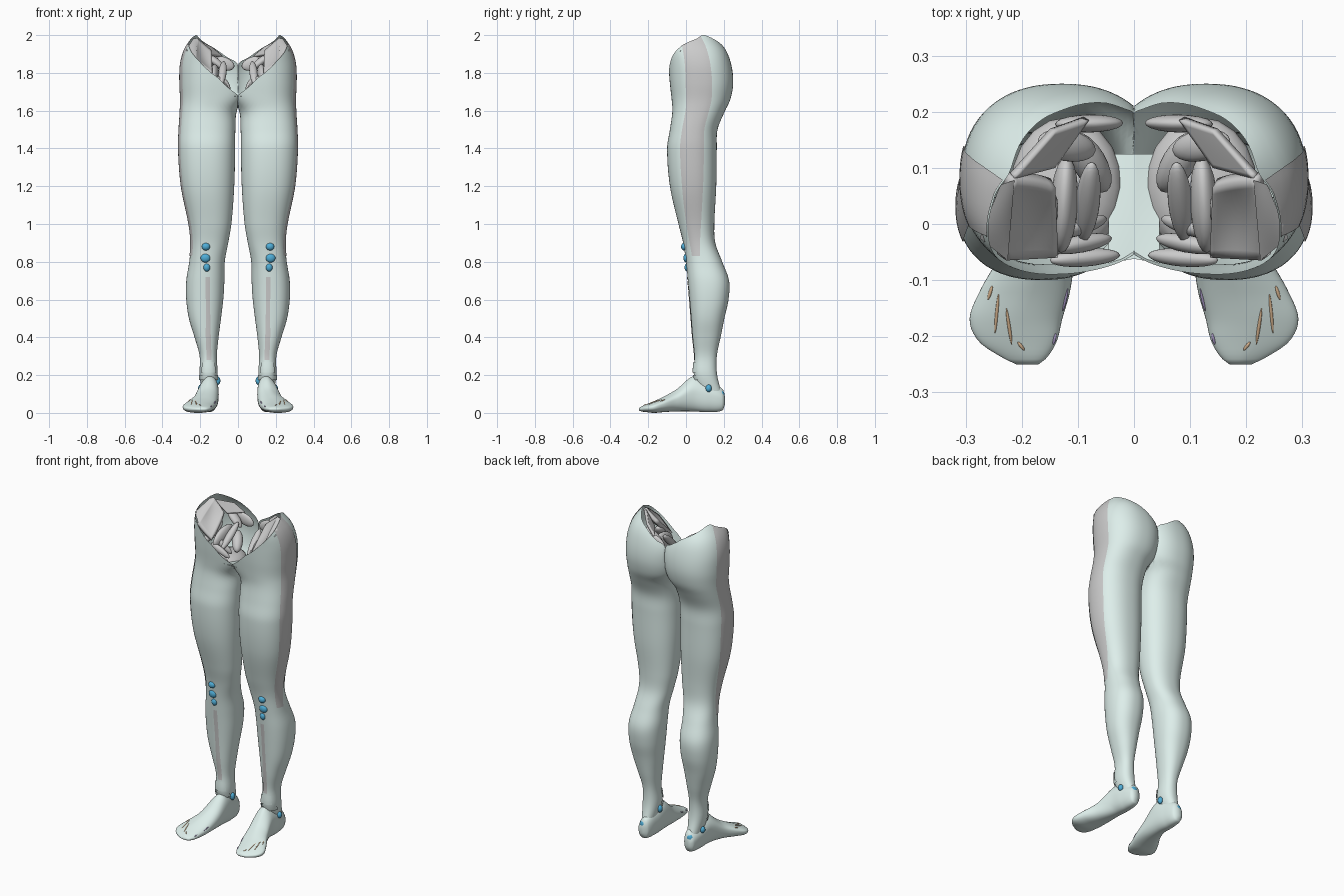
import bpy, bmesh, math
from mathutils import Vector, Matrix

if "Cube" in bpy.data.objects:
    bpy.data.objects.remove(bpy.data.objects["Cube"])


def material(name, rgb):
    m = bpy.data.materials.new(name)
    m.diffuse_color = (*rgb, 1)
    m.use_nodes = True
    m.node_tree.nodes["Principled BSDF"].inputs["Base Color"].default_value = m.diffuse_color
    return m


FASCIA = material("fascia_green", (0.73, 0.86, 0.83))
BLUE = material("bursa_blue", (0.08, 0.42, 0.68))
ORANGE = material("tendon_orange", (0.75, 0.50, 0.30))
PURPLE = material("tendon_purple", (0.42, 0.34, 0.60))


def spline(table, t):
    """Smooth interpolation of rows (key, values...)."""
    n = len(table)
    t = min(max(t, table[0][0]), table[-1][0])
    i = next(k for k in range(n - 1) if t <= table[k + 1][0])
    a, b = table[i], table[i + 1]
    p, q = table[max(i - 1, 0)], table[min(i + 2, n - 1)]
    h = b[0] - a[0]
    u = (t - a[0]) / h
    out = []
    for k in range(1, len(a)):
        ma = (b[k] - p[k]) / (b[0] - p[0]) * h
        mb = (q[k] - a[k]) / (q[0] - a[0]) * h
        out.append((2*u**3 - 3*u*u + 1) * a[k] + (u**3 - 2*u*u + u) * ma
                   + (3*u*u - 2*u**3) * b[k] + (u**3 - u*u) * mb)
    return out


def spow(v, e):
    return math.copysign(abs(v) ** e, v)


# leg section: height, inner x, outer x, front y, back y
LEG = [(.10, .122, .188, .080, .190), (.20, .108, .203, .042, .165), (.30, .112, .203, .045, .163),
       (.40, .103, .230, .035, .183), (.50, .090, .260, .027, .203), (.60, .078, .274, .019, .225),
       (.70, .072, .274, .010, .228), (.80, .070, .258, .000, .192), (.90, .052, .250, -.015, .155),
       (1.0, .035, .260, -.040, .150), (1.2, .020, .300, -.085, .160), (1.4, .015, .315, -.100, .163),
       (1.5, .014, .312, -.085, .167), (1.6, .006, .306, -.072, .207), (1.66, -.03, .304, -.076, .235),
       (1.75, -.05, .308, -.086, .250), (1.85, -.05, .304, -.093, .238), (1.93, .00, .280, -.095, .205),
       (2.0, .07, .232, -.075, .140)]
# height of the open waist rim by angle (0 = outside, 90 = back)
RIM = [(0, 1.975), (30, 2.0), (60, 1.98), (90, 1.94), (115, 1.88), (133, 1.845), (145, 1.75), (160, 1.65),
       (180, 1.64), (227, 1.69), (250, 1.73), (270, 1.79), (300, 1.88), (330, 1.94), (360, 1.975)]


def rim(deg):
    return min(2.0, spline(RIM, deg % 360)[0])


def leg_point(deg, z, off=0.0):
    x0, x1, y0, y1 = spline(LEG, z)
    c, s = math.cos(math.radians(deg)), math.sin(math.radians(deg))
    e = .88
    if c < 0 and s < 0:                       # squarer inner front corner at the pelvis
        e -= .48 * min(max((z - 1.58) / .1, 0), 1)
    x = (x0 + x1) / 2 + ((x1 - x0) / 2 + off) * spow(c, .88)
    y = (y0 + y1) / 2 + ((y1 - y0) / 2 + off) * spow(s, e)
    return Vector((max(x, 0.0), y, z))


# foot section: -y, inner x, outer x, bottom z, top z
FOOT = [(-.206, .148, .170, .045, .085), (-.195, .124, .186, .014, .125), (-.12, .108, .201, .004, .17),
        (-.04, .102, .210, .008, .195), (.05, .105, .237, .008, .125), (.12, .114, .275, .004, .085),
        (.17, .128, .293, .000, .062), (.21, .138, .276, .004, .045), (.238, .155, .235, .008, .033),
        (.25, .17, .210, .014, .025)]


def foot_point(deg, y, off=0.0):
    x0, x1, z0, z1 = spline(FOOT, -y)
    c, s = math.cos(math.radians(deg)), math.sin(math.radians(deg))
    w = spow(c, .85)
    h = (z1 - z0) / 2
    z = (z0 + z1) / 2 + (h + off) * spow(s, .85)
    if s > 0:
        z -= h * .35 * max(w, 0) * s          # top slopes to the outside
    return Vector(((x0 + x1) / 2 + ((x1 - x0) / 2 + off) * w, y, max(z, 0)))


def finish(name, bm, mat=None, thick=0):
    bmesh.ops.recalc_face_normals(bm, faces=bm.faces)
    me = bpy.data.meshes.new(name)
    bm.to_mesh(me)
    bm.free()
    me.polygons.foreach_set("use_smooth", [True] * len(me.polygons))
    if mat:
        me.materials.append(mat)
    ob = bpy.data.objects.new(name, me)
    bpy.context.collection.objects.link(ob)
    if thick:
        ob.modifiers.new("thickness", 'SOLIDIFY').thickness = thick
    ob.modifiers.new("other_side", 'MIRROR')
    return ob


def grid(name, rows, mat=None, closed=False, caps=False, thick=0):
    bm = bmesh.new()
    vs = [[bm.verts.new(p) for p in r] for r in rows]
    n = len(rows[0])
    for a, b in zip(vs, vs[1:]):
        for i in range(n if closed else n - 1):
            j = (i + 1) % n
            bm.faces.new((a[i], a[j], b[j], b[i]))
    if caps:
        bm.faces.new(vs[0])
        bm.faces.new(vs[-1])
    return finish(name, bm, mat, thick)


def patch(name, keys, off, mat=None, steps=40, cols=10):
    """Sheet lying on the leg; keys are (z, angle from, angle to)."""
    rows = []
    for i in range(steps + 1):
        z = keys[0][0] + (keys[-1][0] - keys[0][0]) * i / steps
        a, b = spline(keys, z)
        degs = [a + (b - a) * k / cols for k in range(cols + 1)]
        rows.append([leg_point(d, min(z, rim(d)), off) for d in degs])
    return grid(name, rows, mat)


def spindle(name, a, b, r1, r2, mat=None, up=(0, 0, 1)):
    """Ellipsoid muscle belly from a to b with two cross radii."""
    a, b = Vector(a), Vector(b)
    d = (b - a).normalized()
    side = d.cross(Vector(up)).normalized()
    rot = Matrix((d, side, d.cross(side))).transposed().to_4x4()
    bm = bmesh.new()
    bmesh.ops.create_uvsphere(bm, u_segments=20, v_segments=12, radius=1)
    m = Matrix.Translation((a + b) / 2) @ rot @ Matrix.Diagonal(((b - a).length / 2, r1, r2, 1))
    bmesh.ops.transform(bm, matrix=m, verts=bm.verts)
    return finish(name, bm, mat)


def sheet(name, corners, mat=None, bulge=0.0, thick=0.0, n=10):
    p = [Vector(c) for c in corners]
    up = (p[1] - p[0]).cross(p[3] - p[0]).normalized()
    rows = []
    for i in range(n + 1):
        u = i / n
        rows.append([p[0].lerp(p[1], u).lerp(p[3].lerp(p[2], u), k / n)
                     + up * bulge * 16 * u * (1 - u) * k / n * (1 - k / n) for k in range(n + 1)])
    return grid(name, rows, mat, thick=thick)


# leg sleeve, open at the waist
COLS, ROWS = 96, 90
grid("leg_fascia", [[leg_point(360 * k / COLS, .10 + (rim(360 * k / COLS) - .10) * i / ROWS)
                     for k in range(COLS)] for i in range(ROWS + 1)], FASCIA, closed=True)

# foot
grid("foot_fascia", [[foot_point(360 * k / 48, .206 - .456 * i / 50) for k in range(48)]
                     for i in range(51)], FASCIA, closed=True, caps=True)

# grey strips on the outside of the thigh and on the shin
patch("thigh_side_band", [(.83, -34, -6), (1.0, -30, 12), (1.2, -25, 22), (1.4, -25, 25),
                          (1.7, -27, 17), (1.9, -25, 17), (2.0, -30, 20)], .003, steps=60)
patch("shin_bone_strip", [(.28, 252, 280), (.5, 254, 268), (.72, 259, 270)], .003)

# ankle straps
patch("upper_ankle_strap", [(.215, 225, 315), (.27, 232, 308)], .005, FASCIA, 4, 20)
patch("lower_ankle_strap", [(.175, 200, 350), (.200, 205, 345)], .006, FASCIA, 4, 24)

# tendons on the foot
for name, deg, y0, y1, mat in [("toe_tendon_a", 78, -.15, -.215, ORANGE), ("toe_tendon_b", 60, -.125, -.195, ORANGE),
                               ("toe_tendon_c", 42, -.11, -.135, ORANGE), ("toe_tendon_d", 90, -.21, -.225, ORANGE),
                               ("inner_tendon_a", 158, -.115, -.155, PURPLE),
                               ("inner_tendon_b", 155, -.195, -.215, PURPLE)]:
    spindle(name, foot_point(deg, y0), foot_point(deg + 4, y1), .003, .003, mat)

# bursae at knee, ankle and heel
for name, c, r, w in [("upper_knee_bursa", (.170, -.010, .88), .020, .022), ("knee_bursa", (.172, .002, .82), .024, .026),
                      ("lower_knee_bursa", (.165, .008, .77), .022, .018), ("inner_ankle_bursa", (.107, .10, .17), .022, .014),
                      ("outer_ankle_bursa", (.196, .12, .13), .020, .016), ("heel_bursa", (.158, .188, .095), .025, .022)]:
    c = Vector(c)
    spindle(name, c - Vector((0, 0, r)), c + Vector((0, 0, r)), w, .016, BLUE, up=(0, 1, 0))

# pelvic floor between the legs
sheet("pelvic_floor", [(0, -.062, 1.675), (.045, -.07, 1.68), (.045, .125, 1.64), (0, .125, 1.65)], FASCIA)

# muscles inside the open pelvis
sheet("hip_bowl_muscle", [(.135, -.06, 1.80), (.228, -.065, 1.88), (.215, .078, 1.985), (.14, .065, 1.92)],
      bulge=-.012, thick=.025)
sheet("hip_rim_muscle", [(.225, -.065, 1.88), (.275, -.025, 1.92), (.238, .07, 1.98), (.213, .078, 1.985)], bulge=.004)
sheet("back_rim_muscle", [(.14, .10, 1.90), (.215, .08, 1.975), (.14, .165, 1.94), (.08, .185, 1.89)], thick=.015)
for name, a, b, r1, r2 in [
        ("thigh_core", (.12, -.06, 1.64), (.12, .19, 1.64), .10, .05),
        ("deep_hip_rotator", (.075, .11, 1.86), (.09, -.03, 1.74), .022, .02),
        ("sacral_muscle", (.02, .180, 1.83), (.14, .178, 1.87), .016, .035),
        ("upper_rotator", (.07, .13, 1.82), (.17, .15, 1.90), .028, .020),
        ("inner_wall_muscle", (.12, .12, 1.82), (.13, -.05, 1.76), .025, .05),
        ("groin_muscle_a", (.025, -.055, 1.685), (.15, -.065, 1.73), .016, .02),
        ("groin_muscle_b", (.04, -.025, 1.70), (.15, -.045, 1.77), .016, .02),
        ("groin_muscle_c", (.05, .01, 1.71), (.15, -.02, 1.80), .016, .02),
        ("seat_muscle", (.05, .06, 1.70), (.11, .16, 1.78), .03, .03),
        ("front_hip_cord", (.15, .06, 1.87), (.19, -.055, 1.77), .03, .025)]:
    spindle(name, a, b, r1, r2)
